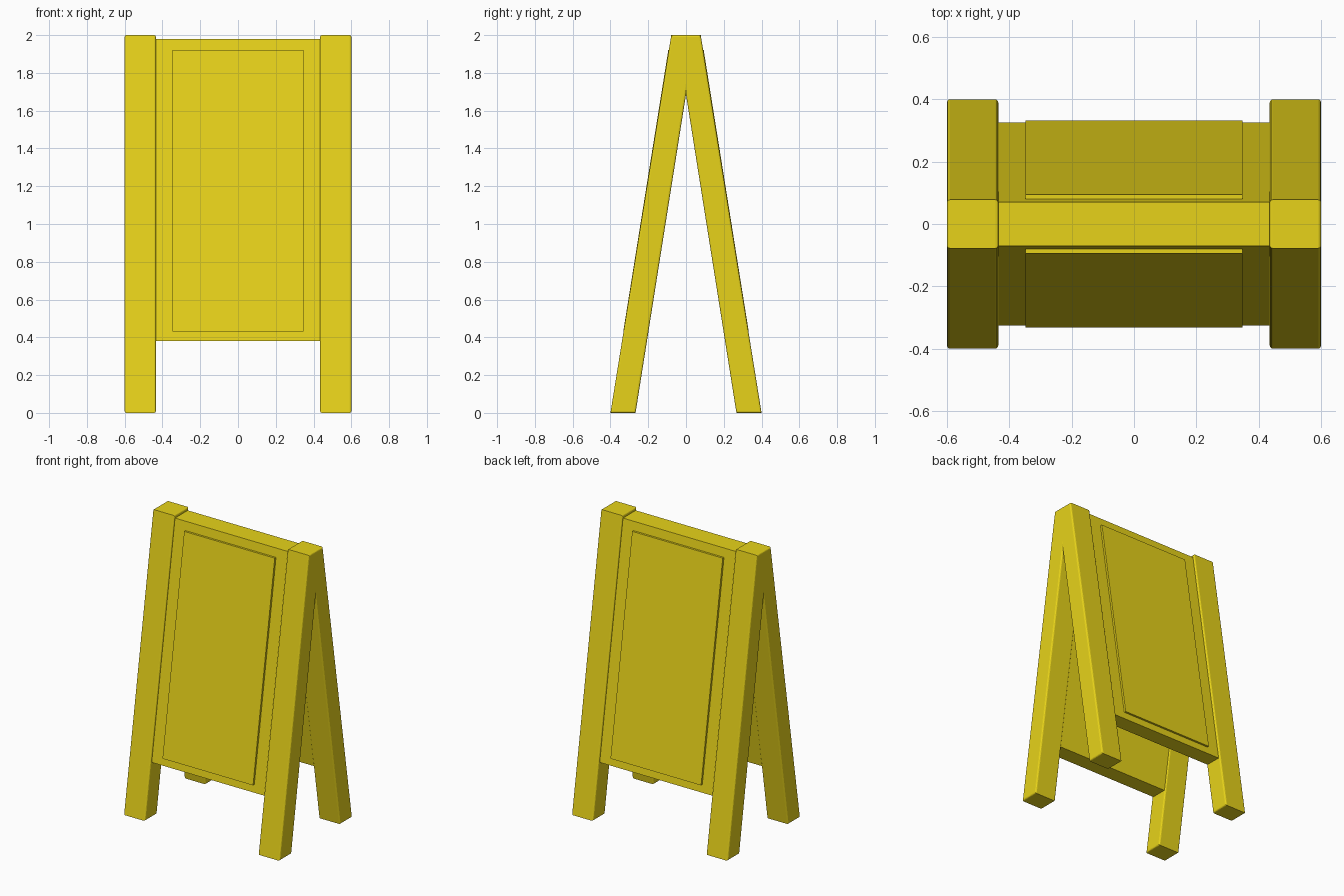
import bpy, bmesh

if "Cube" in bpy.data.objects:
    bpy.data.objects.remove(bpy.data.objects["Cube"])

yellow = bpy.data.materials.new("yellow_plastic")
yellow.diffuse_color = (0.80, 0.65, 0.01, 1)
yellow.use_nodes = True
yellow.node_tree.nodes["Principled BSDF"].inputs["Base Color"].default_value = yellow.diffuse_color


def prism(name, profile, x0, x1, bevel=0.0):
    """Extrude a yz profile from x0 to x1, optionally rounding its outline edges."""
    bm = bmesh.new()
    face = bm.faces.new([bm.verts.new((x0, y, z)) for y, z in profile])
    ext = bmesh.ops.extrude_face_region(bm, geom=[face])
    moved = [g for g in ext["geom"] if isinstance(g, bmesh.types.BMVert)]
    bmesh.ops.translate(bm, verts=moved, vec=(x1 - x0, 0, 0))
    bmesh.ops.recalc_face_normals(bm, faces=bm.faces[:])
    if bevel:
        rim = [e for e in bm.edges if abs(e.verts[0].co.x - e.verts[1].co.x) < 1e-5]
        bmesh.ops.bevel(bm, geom=rim, offset=bevel, segments=3, profile=0.5, affect='EDGES')
    mesh = bpy.data.meshes.new(name)
    bm.to_mesh(mesh)
    bm.free()
    mesh.materials.append(yellow)
    obj = bpy.data.objects.new(name, mesh)
    bpy.context.collection.objects.link(obj)
    return obj


def a_shape(foot_out, foot_in, z_foot, z_apex, top, z_top):
    """Symmetric A-shaped outline in the yz plane."""
    return [(-foot_out, z_foot), (-foot_in, z_foot), (0, z_apex),
            (foot_in, z_foot), (foot_out, z_foot), (top, z_top), (-top, z_top)]


# A-shaped leg pairs at each side
legs = a_shape(0.40, 0.267, 0, 1.685, 0.078, 2.0)
for side, x0 in (("left", -0.60), ("right", 0.435)):
    prism(f"{side}_legs", legs, x0, x0 + 0.165, 0.01)

# Folded panel body spanning between the legs
prism("panel_body", a_shape(0.326, 0.215, 0.38, 1.72, 0.07, 1.98), -0.44, 0.44)

# Raised sign boards on the front and back
for name, s in (("front_board", -1), ("back_board", 1)):
    prism(name, [(s * 0.332, 0.432), (s * 0.29, 0.432),
                 (s * 0.05, 1.92), (s * 0.094, 1.92)], -0.348, 0.348)
